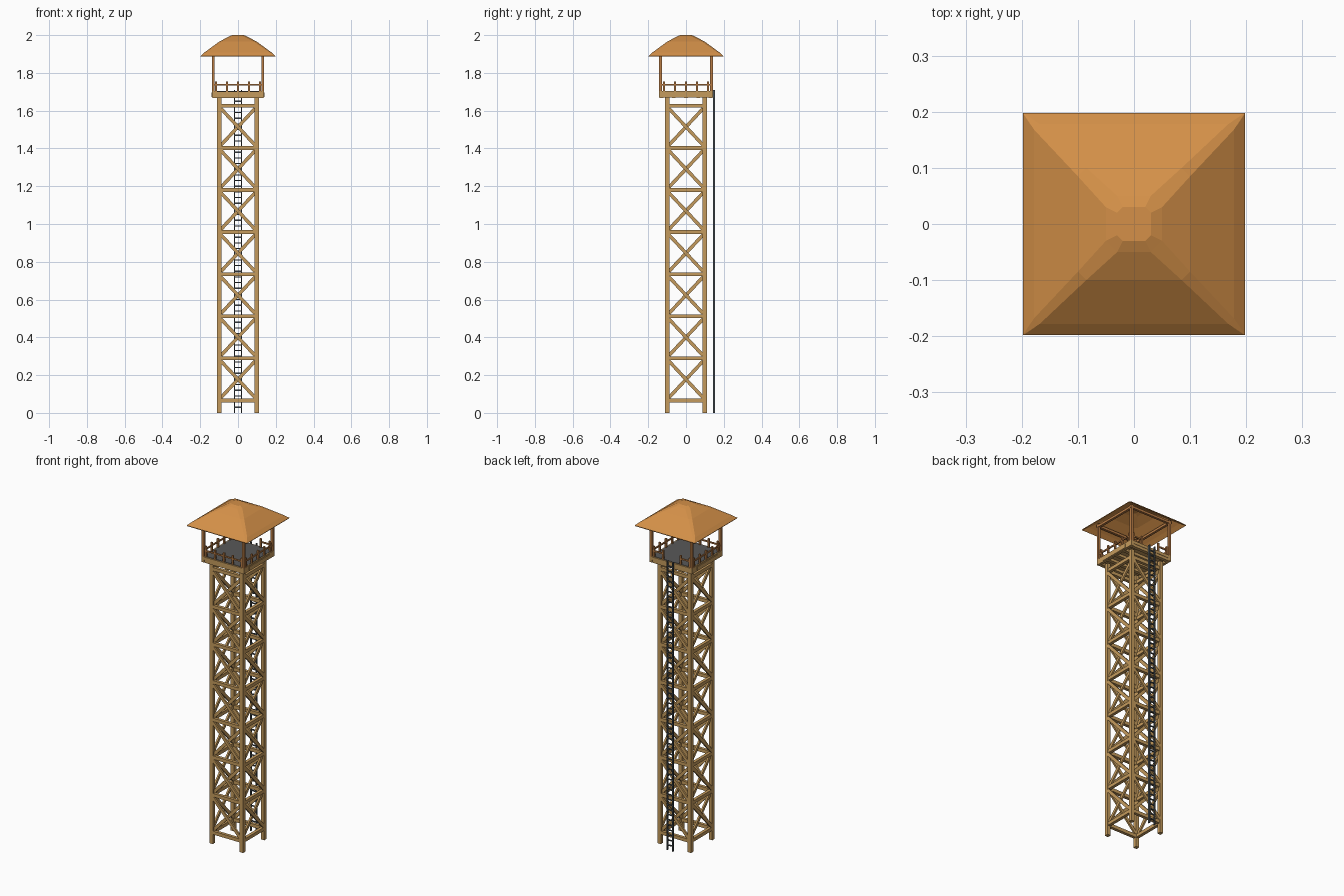
import bpy, bmesh
from math import pi
from mathutils import Vector, Matrix

if "Cube" in bpy.data.objects:
    bpy.data.objects.remove(bpy.data.objects["Cube"])


def material(name, rgb):
    m = bpy.data.materials.new(name)
    m.diffuse_color = (*rgb, 1)
    m.use_nodes = True
    m.node_tree.nodes["Principled BSDF"].inputs["Base Color"].default_value = m.diffuse_color
    return m


WOOD = material("pale_wood", (0.56, 0.33, 0.11))
POST = material("red_wood", (0.48, 0.20, 0.06))
ROOF = material("roof_orange", (0.66, 0.28, 0.065))
DARK = material("dark_metal", (0.07, 0.085, 0.095))
FLOOR = material("floor_grey", (0.10, 0.10, 0.10))


def box(bm, centre, size):
    bmesh.ops.create_cube(bm, size=1, matrix=Matrix.Translation(centre) @ Matrix.Diagonal((*size, 1)))


def bar(bm, a, b, width, depth):
    """Square bar from a to b in an xz plane; depth runs along y."""
    a, b = Vector(a), Vector(b)
    x = (b - a).normalized()
    y = Vector((0, 1, 0))
    rot = Matrix((x, y, x.cross(y))).transposed().to_4x4()
    bmesh.ops.create_cube(bm, size=1, matrix=Matrix.Translation((a + b) / 2) @ rot
                          @ Matrix.Diagonal(((b - a).length, depth, width, 1)))


def finish(bm, name, mat):
    mesh = bpy.data.meshes.new(name)
    bm.to_mesh(mesh)
    bm.free()
    mesh.materials.append(mat)
    ob = bpy.data.objects.new(name, mesh)
    bpy.context.collection.objects.link(ob)
    return ob


SIDES = {"front": 0, "right": pi / 2, "back": pi, "left": -pi / 2}
LEG = 0.099
STEP = 0.2228
LEVELS = [0.066 + STEP * i for i in range(8)]

# Legs
bm = bmesh.new()
for x in (-LEG, LEG):
    for y in (-LEG, LEG):
        box(bm, (x, y, 0.835), (0.022, 0.022, 1.67))
finish(bm, "tower_legs", WOOD)

# Cross beams and X braces on each side of the tower
for side, angle in SIDES.items():
    bm = bmesh.new()
    for z in LEVELS:
        box(bm, (0, -LEG, z), (2 * LEG, 0.018, 0.02))
    for z in LEVELS[:-1]:
        for s, off in ((1, 0.005), (-1, -0.005)):
            bar(bm, (-0.09 * s, -LEG + off, z + 0.015), (0.09 * s, -LEG + off, z + STEP - 0.015), 0.018, 0.01)
    finish(bm, side + "_bracing", WOOD).rotation_euler.z = angle

# Platform: lower frame, slab, side trim and grey floor
bm = bmesh.new()
for y in (-0.13, -0.065, 0, 0.065, 0.13):
    box(bm, (0, y, 1.678), (0.27, 0.02, 0.02))
box(bm, (0, 0, 1.693), (0.274, 0.284, 0.018))
for x in (-0.13, 0.13):
    box(bm, (x, 0, 1.686), (0.016, 0.284, 0.034))
    box(bm, (x * 1.055, 0, 1.684), (0.008, 0.186, 0.024))
finish(bm, "platform", WOOD)
bm = bmesh.new()
box(bm, (0, 0, 1.7025), (0.262, 0.268, 0.004))
finish(bm, "platform_floor", FLOOR)

# Roof posts and the plates joining their tops
P = 0.131
bm = bmesh.new()
for x in (-P, P):
    for y in (-P - 0.004, P + 0.004):
        box(bm, (x, y, 1.81), (0.014, 0.014, 0.22))
finish(bm, "roof_posts", POST)
bm = bmesh.new()
for s in (-1, 1):
    box(bm, (0, s * (P + 0.004), 1.907), (0.28, 0.014, 0.014))
    box(bm, (s * P, 0, 1.907), (0.014, 0.28, 0.014))
finish(bm, "roof_plates", POST)

# Railings, open at the back where the ladder arrives
for side, angle in SIDES.items():
    bm = bmesh.new()
    for x in (-0.116, -0.058, 0, 0.058, 0.116):
        if side != "back" or x:
            box(bm, (x, -P, 1.729), (0.01, 0.01, 0.053))
    if side == "back":
        for s in (-1, 1):
            box(bm, (s * 0.094, -P, 1.736), (0.074, 0.007, 0.008))
    else:
        box(bm, (0, -P, 1.736), (0.262, 0.007, 0.008))
    finish(bm, side + "_railing", POST).rotation_euler.z = angle

# Ladder
bm = bmesh.new()
for x in (-0.018, 0.018):
    box(bm, (x, 0.148, 0.855), (0.006, 0.011, 1.71))
for i in range(56):
    box(bm, (0, 0.148, 0.03 + i * 0.03), (0.036, 0.006, 0.006))
finish(bm, "ladder", DARK)

# Roof: stacked eight-sided rings with chamfered hips, (half width, flat half length, z)
rings = [(0.198, 0.1975, 1.89), (0.178, 0.168, 1.908), (0.1, 0.085, 1.965),
         (0.05, 0.03, 1.992), (0.03, 0.02, 2.0)]
bm = bmesh.new()
loops = []
for h, f, z in rings:
    pts = [(f, -h), (h, -f), (h, f), (f, h), (-f, h), (-h, f), (-h, -f), (-f, -h)]
    loops.append([bm.verts.new((x, y, z)) for x, y in pts])
for lo, hi in zip(loops, loops[1:]):
    for i in range(8):
        j = (i + 1) % 8
        bm.faces.new((lo[i], lo[j], hi[j], hi[i]))
bm.faces.new(loops[-1])
roof = finish(bm, "roof", ROOF)
shell = roof.modifiers.new("thickness", "SOLIDIFY")
shell.thickness = 0.005
shell.offset = -1
